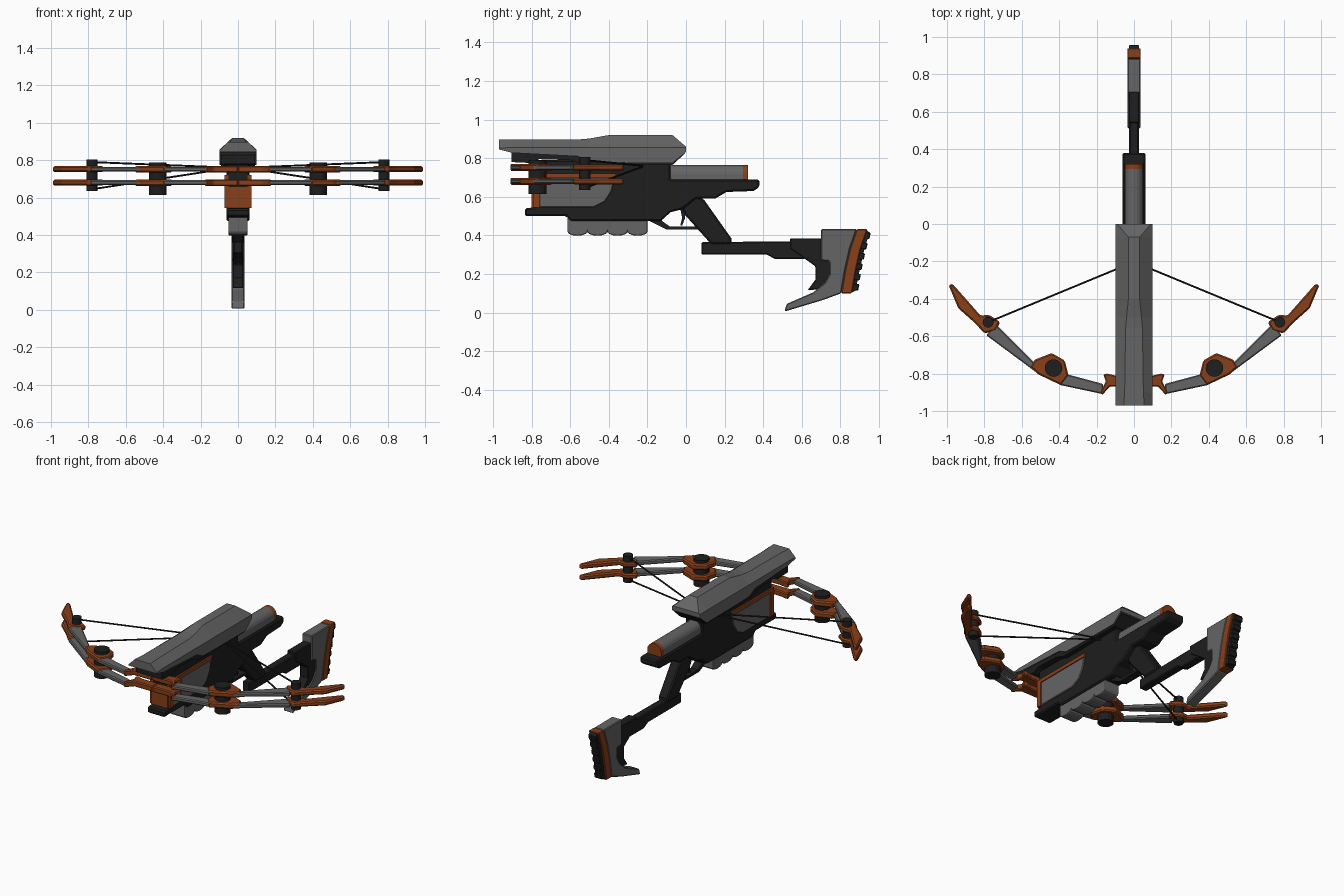
import bpy, bmesh, math
from mathutils import Vector

if "Cube" in bpy.data.objects:
    bpy.data.objects.remove(bpy.data.objects["Cube"])


def material(name, rgb):
    m = bpy.data.materials.new(name)
    m.diffuse_color = (*rgb, 1)
    m.use_nodes = True
    m.node_tree.nodes["Principled BSDF"].inputs["Base Color"].default_value = m.diffuse_color
    return m


GREY = material("dark_grey", (0.13, 0.13, 0.13))
BLACK = material("black", (0.013, 0.013, 0.013))
ORANGE = material("burnt_orange", (0.25, 0.05, 0.01))


def finish(name, bm, mat, bevel=0.0, segs=1):
    bmesh.ops.recalc_face_normals(bm, faces=bm.faces)
    me = bpy.data.meshes.new(name)
    bm.to_mesh(me)
    bm.free()
    ob = bpy.data.objects.new(name, me)
    bpy.context.collection.objects.link(ob)
    me.materials.append(mat)
    if bevel:
        b = ob.modifiers.new("bevel", 'BEVEL')
        b.width, b.segments = bevel, segs
        b.limit_method, b.angle_limit = 'ANGLE', math.radians(40)
    return ob


def loft(name, rings, mat, bevel=0.0, segs=1):
    bm = bmesh.new()
    vs = [[bm.verts.new(p) for p in r] for r in rings]
    n = len(rings[0])
    for a, b in zip(vs, vs[1:]):
        for i in range(n):
            bm.faces.new((a[i], a[(i + 1) % n], b[(i + 1) % n], b[i]))
    bm.faces.new(vs[0])
    bm.faces.new(vs[-1])
    return finish(name, bm, mat, bevel, segs)


def side(name, pts, lo, hi, mat, bevel=0.0, segs=1):
    """Side profile (y, z) extruded along x."""
    return loft(name, [[(x, y, z) for y, z in pts] for x in (lo, hi)], mat, bevel, segs)


def plan(name, pts, z, half, mat, bevel=0.0):
    """Plan outline (x, y) extruded along z."""
    return loft(name, [[(x, y, h) for x, y in pts] for h in (z - half, z + half)], mat, bevel)


def rod(name, a, b, r, mat, sides=16):
    a, b = Vector(a), Vector(b)
    d = b - a
    bm = bmesh.new()
    bmesh.ops.create_cone(bm, cap_ends=True, segments=sides, radius1=r, radius2=r, depth=d.length)
    ob = finish(name, bm, mat)
    ob.rotation_mode = 'QUATERNION'
    ob.rotation_quaternion = d.to_track_quat('Z', 'Y')
    ob.location = (a + b) / 2
    return ob


# Roof-shaped top cover: y, bottom z, shoulder z, top z, top half width
stations = [(-0.97, .845, .852, .897, .055), (-0.90, .828, .856, .897, .05), (-0.56, .81, .856, .897, .045),
            (-0.50, .78, .856, .902, .04), (-0.40, .777, .856, .92, .03), (-0.07, .775, .856, .92, .03),
            (0.0, .832, .856, .86, .09)]
loft("top_cover", [[(-.1, y, b), (-.1, y, m), (-w, y, t), (w, y, t), (.1, y, m), (.1, y, b)]
                   for y, b, m, t, w in stations], GREY)
side("cover_underside", [(-.905, .84), (-.905, .78), (-.80, .775), (-.76, .795), (-.6, .79), (-.53, .765),
                         (-.07, .765), (-.005, .825), (-.005, .845)], -.092, .092, BLACK)

# Main body
side("body", [(-.79, .79), (-.79, .545), (-.835, .54), (-.835, .50), (-.62, .50), (-.60, .475), (-.13, .475),
              (-.08, .52), (-.02, .535), (.05, .59), (.15, .59), (.21, .625), (.35, .63), (.38, .65),
              (.38, .69), (-.08, .69), (-.08, .79)], -.062, .062, BLACK, .008)
for s in (-1, 1):
    side("side_panel", [(-.76, .545), (-.48, .545), (-.42, .575), (-.385, .63), (-.37, .70), (-.76, .70)],
         s * .055, s * .07, GREY, .004)
    side("panel_trim", [(-.792, .545), (-.76, .545), (-.76, .70), (-.37, .70), (-.36, .722), (-.792, .722)],
         s * .05, s * .072, ORANGE)
side("front_plate", [(-.80, .545), (-.785, .545), (-.785, .66), (-.80, .66)], -.06, .06, ORANGE)


# Rounded rear barrel with orange end band
def barrel(name, y0, y1, r, mat):
    arc = [(r * math.cos(math.pi * i / 10), .715 + r * math.sin(math.pi * i / 10)) for i in range(11)]
    arc += [(-r, .68), (r, .68)]
    loft(name, [[(x, y, z) for x, z in arc] for y in (y0, y1)], mat)


barrel("rear_barrel", -.09, .295, .05, GREY)
barrel("barrel_band", .295, .322, .05, ORANGE)

# Scalloped foregrip
scallop = [(-.20, .50), (-.615, .50)]
for k in range(4):
    c = -.563 + k * .104
    scallop += [(c - .052 * math.cos(math.pi * i / 6), .42 - .022 * math.sin(math.pi * i / 6))
                for i in range(0 if k == 0 else 1, 7)]
side("foregrip", scallop, -.052, .052, GREY, .018, 2)

# Trigger, guard and pistol grip
side("trigger_guard", [(-.20, .48), (-.13, .445), (-.10, .43), (.07, .43), (.07, .447), (-.085, .447),
                       (-.125, .475), (-.125, .49), (-.20, .49)], -.025, .025, BLACK)
side("trigger", [(-.03, .54), (0, .54), (-.005, .49), (-.02, .45), (-.03, .45), (-.02, .49)], -.012, .012, BLACK)
side("grip", [(-.02, .54), (.05, .60), (.09, .59), (.235, .385), (.235, .355), (.13, .355), (0, .50)],
     -.033, .033, BLACK, .008)

# Stock arm and shoulder butt
side("stock_arm", [(.08, .365), (.08, .30), (.42, .30), (.46, .278), (.62, .278), (.62, .37)],
     -.026, .026, BLACK, .006)
side("stock_clamp", [(.54, .385), (.72, .385), (.77, .30), (.77, .13), (.63, .115), (.67, .17), (.67, .24),
                     (.60, .29), (.54, .33)], -.03, .03, BLACK, .005)
rear = [(.94, .432), (.905, .33), (.88, .22), (.86, .10)]
front = [(y - .055, z) for y, z in rear]
side("butt", front + [(.71, .065), (.51, .005), (.522, .045), (.66, .105), (.72, .155), (.745, .20),
                      (.745, .265), (.70, .27), (.70, .432)], -.035, .035, GREY, .005)
side("butt_band", rear + front[::-1], -.036, .036, ORANGE, .004)
side("butt_pad", [(y - .01, z) for y, z in rear] + [(.878, .112), (.90, .22), (.925, .33), (.952, .415)],
     -.026, .026, BLACK)
for i in range(6):
    t = (i + .5) / 6
    y, z = .958 - .105 * t + .035 * t * t, .428 - .32 * t
    side("pad_tooth", [(y - .04, z + .018), (y + .008, z + .012), (y + .001, z - .021), (y - .045, z - .02)],
         -.028, .028, BLACK, .004)

# Twin bow limbs, mirrored left and right
root = [(0, -.81), (.10, -.81), (.145, -.80), (.19, -.81), (.17, -.845), (.18, -.90), (.17, -.915), (.13, -.87), (0, -.87)]
pod = [(.35, -.81), (.37, -.73), (.44, -.69), (.53, -.725), (.555, -.765), (.51, -.805), (.39, -.862)]
tip = [(.715, -.525), (.775, -.485), (.82, -.49), (.97, -.32), (.992, -.325), (.94, -.45), (.85, -.53), (.80, -.585), (.74, -.57)]
inner_bar = [(.165, -.91), (.165, -.855), (.37, -.80), (.40, -.86)]
outer_bar = [(.50, -.81), (.53, -.75), (.74, -.53), (.79, -.585)]
outer_bar = [(.50, -.81), (.53, -.745), (.74, -.605 + .07), (.79, -.595)]
root[3:5] = [(.165, -.805), (.15, -.84)]
for s in (-1, 1):
    def flip(pts):
        return [(s * x, y) for x, y in pts]
    for z in (.68, .752):
        plan("limb_root", flip(root), z, .018, ORANGE, .006)
        plan("limb_inner_bar", flip(inner_bar), z, .013, GREY, .006)
        plan("limb_pod", flip(pod), z, .018, ORANGE, .008)
        plan("limb_outer_bar", flip(outer_bar), z, .013, GREY, .006)
        plan("limb_tip", flip(tip), z, .016, ORANGE, .008)
    # Pulley hubs and bow strings
    rod("inner_hub", (s * .43, -.77, .615), (s * .43, -.77, .787), .047, BLACK)
    rod("outer_hub", (s * .78, -.525, .635), (s * .78, -.525, .805), .029, BLACK)
    for z in (.79, .645):
        rod("bow_string", (s * .78, -.525, z), (s * .03, -.215, .76), .005, BLACK, 8)
